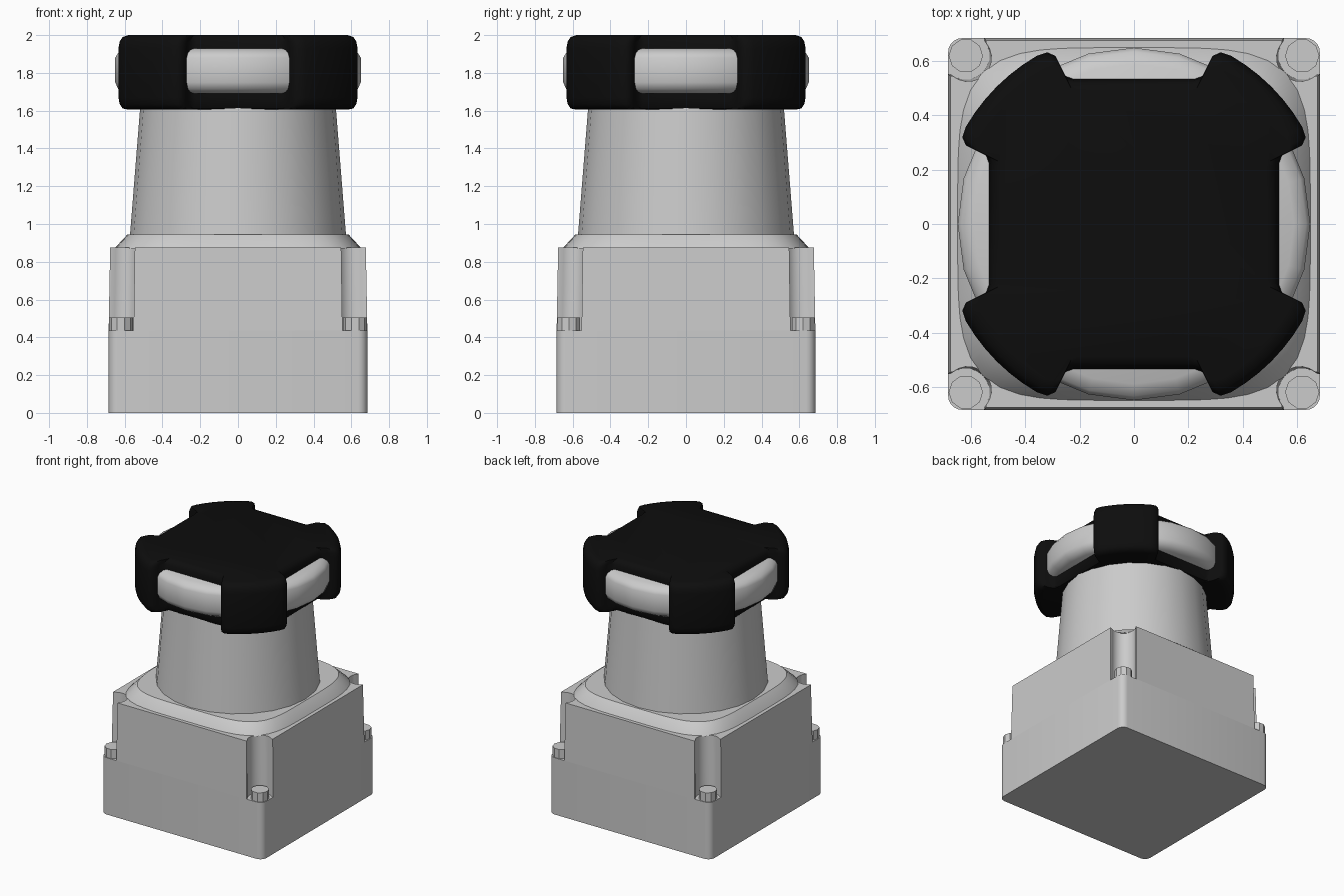
import bpy, bmesh
from math import sin, cos, pi, radians

if "Cube" in bpy.data.objects:
    bpy.data.objects.remove(bpy.data.objects["Cube"])

black = bpy.data.materials.new("black_rubber")
black.diffuse_color = (0.004, 0.004, 0.004, 1)
black.use_nodes = True
black.node_tree.nodes["Principled BSDF"].inputs["Base Color"].default_value = black.diffuse_color


def loft(name, outline, levels, mat=None, angle=40):
    """Stack scaled copies of a 2D outline; levels are (scale, z)."""
    bm = bmesh.new()
    rings = [[bm.verts.new((x * s, y * s, z)) for x, y in outline] for s, z in levels]
    n = len(outline)
    for a, b in zip(rings, rings[1:]):
        for i in range(n):
            j = (i + 1) % n
            bm.faces.new((a[i], a[j], b[j], b[i]))
    bm.faces.new(rings[0][::-1])
    bm.faces.new(rings[-1])
    bmesh.ops.recalc_face_normals(bm, faces=bm.faces)
    me = bpy.data.meshes.new(name)
    bm.to_mesh(me)
    bm.free()
    ob = bpy.data.objects.new(name, me)
    bpy.context.collection.objects.link(ob)
    if mat:
        me.materials.append(mat)
    bpy.ops.object.select_all(action='DESELECT')
    bpy.context.view_layer.objects.active = ob
    ob.select_set(True)
    bpy.ops.object.shade_smooth_by_angle(angle=radians(angle))
    return ob


def four(quarter):
    """Repeat a quarter outline around the z axis."""
    out = []
    for c, s in ((1, 0), (0, 1), (-1, 0), (0, -1)):
        out += [(x * c - y * s, x * s + y * c) for x, y in quarter]
    return out


def arc(cx, cy, r, a0, a1, n):
    return [(cx + r * cos(radians(a0 + (a1 - a0) * i / n)),
             cy + r * sin(radians(a0 + (a1 - a0) * i / n))) for i in range(n + 1)]


def circle(n, start=0):
    return arc(0, 0, 1, start, start + 360 - 360 / n, n - 1)


def squircle(e, n=64):
    pts = []
    for i in range(n):
        c, s = cos(2 * pi * i / n), sin(2 * pi * i / n)
        k = (abs(c) ** e + abs(s) ** e) ** (-1 / e)
        pts.append((c * k, s * k))
    return pts


# Lower block with rounded corners
loft("lower_block", four(arc(0.635, 0.635, 0.05, 0, 90, 5)), [(1, 0), (1, 0.435)])

# Upper block with round screw notches in the corners, slightly tapered
notch = [(0.685, 0.553)] + arc(0.62, 0.62, 0.088, 310, 140, 10) + [(0.553, 0.685)]
loft("upper_block", four(notch), [(1, 0.435), (0.988, 0.875)])

# Screw heads standing in the notches
for i, (sx, sy) in enumerate(((1, 1), (-1, 1), (-1, -1), (1, -1))):
    screw = loft(f"screw_{i + 1}", circle(10), [(0.063, 0.43), (0.063, 0.505)], angle=20)
    screw.location = (0.62 * sx, 0.62 * sy, 0)

# Raised plate with sloping rim
loft("top_plate", squircle(4.5), [(0.652, 0.87), (0.65, 0.875), (0.585, 0.945)])

# Tapered round neck
loft("neck", circle(24), [(0.572, 0.94), (0.517, 1.63)])

# Grey disc that shows through the cap sides
loft("window_ring", circle(24),
     [(0.59, 1.69), (0.635, 1.715), (0.65, 1.75), (0.65, 1.88), (0.635, 1.905), (0.59, 1.93)])

# Black cap with four corner lobes and rounded rims
half = [(0.535, 0.225), (0.545, 0.252), (0.585, 0.272), (0.62, 0.29), (0.633, 0.32)]
lobe = half + arc(0, 0, 0.716, 30, 60, 6) + [(y, x) for x, y in half[::-1]]
loft("cap", four(lobe),
     [(0.915, 1.605), (0.965, 1.612), (0.99, 1.635), (1, 1.67),
      (1, 1.93), (0.99, 1.965), (0.965, 1.99), (0.915, 2.0)], black, 45)
